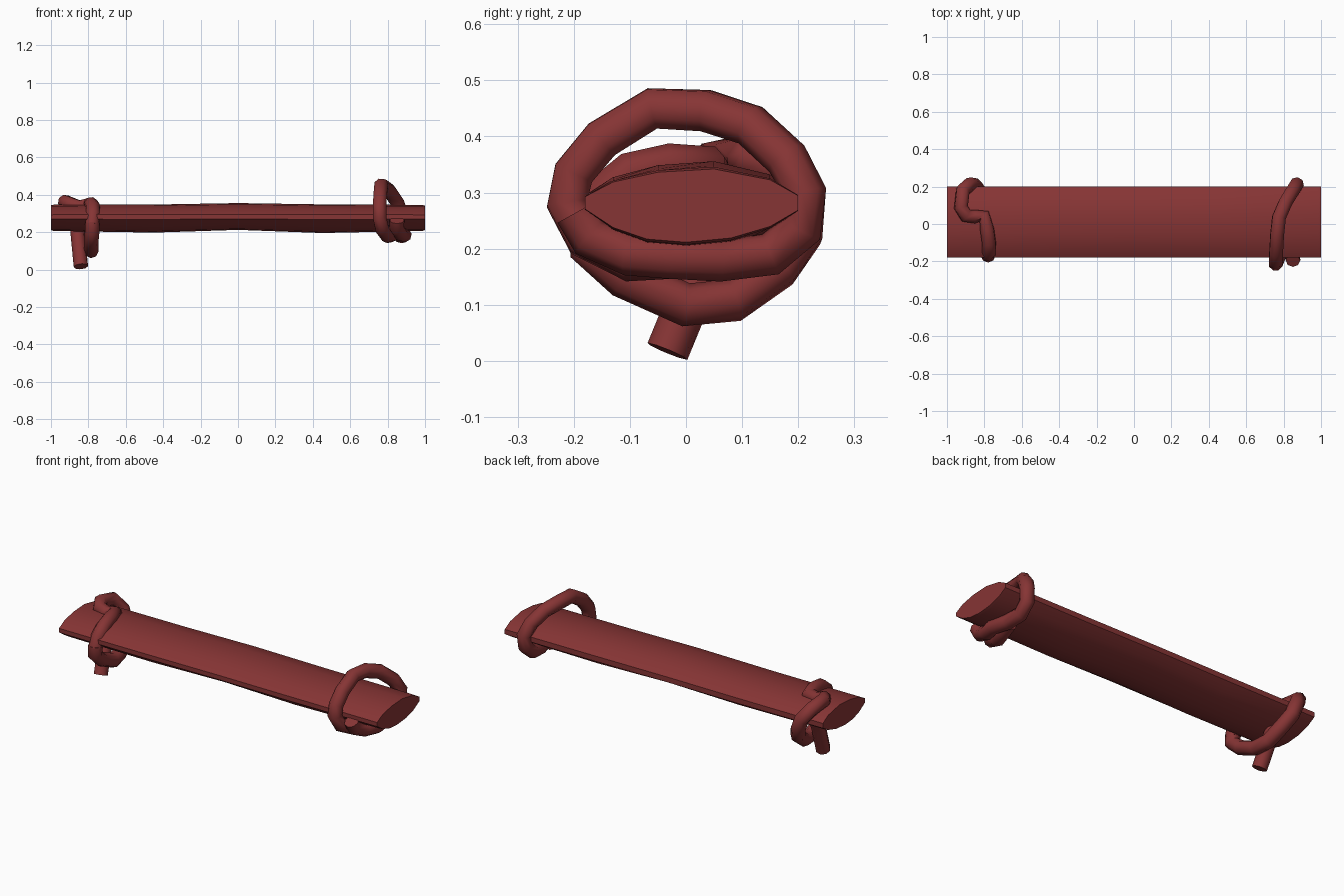
import bpy, bmesh
from mathutils import Vector

if "Cube" in bpy.data.objects:
    bpy.data.objects.remove(bpy.data.objects["Cube"])

mat = bpy.data.materials.new("dark_red")
mat.diffuse_color = (0.24, 0.035, 0.035, 1)
mat.use_nodes = True
mat.node_tree.nodes["Principled BSDF"].inputs["Base Color"].default_value = mat.diffuse_color


def finish(ob, angle=0.9):
    ob.data.materials.clear()
    ob.data.materials.append(mat)
    bpy.ops.object.select_all(action='DESELECT')
    ob.select_set(True)
    bpy.context.view_layer.objects.active = ob
    bpy.ops.object.shade_smooth_by_angle(angle=angle)


def rope(name, points, radius=0.039):
    """Eight-sided tube following a short path."""
    cu = bpy.data.curves.new(name, 'CURVE')
    cu.dimensions = '3D'
    cu.bevel_depth = radius
    cu.bevel_resolution = 2
    cu.use_fill_caps = True
    cu.twist_mode = 'MINIMUM'
    sp = cu.splines.new('POLY')
    sp.points.add(len(points) - 1)
    for p, co in zip(sp.points, points):
        p.co = (*co, 1)
    ob = bpy.data.objects.new(name, cu)
    bpy.context.collection.objects.link(ob)
    bpy.ops.object.select_all(action='DESELECT')
    ob.select_set(True)
    bpy.context.view_layer.objects.active = ob
    bpy.ops.object.convert(target='MESH')
    finish(bpy.context.view_layer.objects.active)


# Long lens-shaped body, lofted along x
section = [(-0.18, 0.27), (-0.13, 0.235), (-0.07, 0.213), (0, 0.207), (0.08, 0.215),
           (0.15, 0.237), (0.2, 0.268), (0.2, 0.295), (0.15, 0.324), (0.05, 0.344),
           (-0.05, 0.338), (-0.13, 0.32), (-0.18, 0.293)]
# x, lift of the upper side, lift of the lower side
stations = [(-1, 0, 0.004), (-0.985, 0.003, 0), (-0.45, 0.004, -0.008),
            (0, 0.012, 0.005), (0.45, 0.005, -0.01), (0.985, 0.002, 0), (1, -0.002, 0.004)]
bm = bmesh.new()
rings = []
for x, up, down in stations:
    ring = []
    for y, z in section:
        w = (z - 0.28) / 0.065
        ring.append(bm.verts.new((x, y, z + (up * w if w > 0 else -down * w))))
    rings.append(ring)
n = len(section)
for a, b in zip(rings, rings[1:]):
    for i in range(n):
        bm.faces.new((a[i], a[(i + 1) % n], b[(i + 1) % n], b[i]))
bm.faces.new(rings[0])
bm.faces.new(rings[-1])
bmesh.ops.recalc_face_normals(bm, faces=bm.faces)
me = bpy.data.meshes.new("body")
bm.to_mesh(me)
bm.free()
body = bpy.data.objects.new("body", me)
bpy.context.collection.objects.link(body)
finish(body, 0.7)

# Right binding: one and a bit loose turns
rope("right_rope", [
    (0.85, -0.195, 0.265), (0.85, -0.17, 0.22), (0.87, -0.1, 0.19), (0.89, -0.03, 0.185),
    (0.87, 0.06, 0.18), (0.86, 0.15, 0.19), (0.865, 0.205, 0.235), (0.87, 0.212, 0.3),
    (0.85, 0.18, 0.36), (0.81, 0.115, 0.42), (0.775, 0.035, 0.446), (0.765, -0.06, 0.45),
    (0.76, -0.15, 0.395), (0.757, -0.2, 0.335), (0.757, -0.212, 0.28), (0.77, -0.18, 0.22),
    (0.8, -0.1, 0.18), (0.82, -0.03, 0.185), (0.83, 0.03, 0.2)])

# Left binding: sagging loop that dips below the body
rope("left_rope", [
    (-0.78, -0.165, 0.25), (-0.78, -0.17, 0.2), (-0.785, -0.11, 0.15), (-0.785, 0, 0.1),
    (-0.8, 0.085, 0.108), (-0.82, 0.165, 0.165), (-0.85, 0.207, 0.225), (-0.875, 0.212, 0.29),
    (-0.915, 0.18, 0.345), (-0.925, 0.09, 0.362), (-0.9, 0.045, 0.352), (-0.85, 0.04, 0.335),
    (-0.8, 0.04, 0.345), (-0.785, -0.03, 0.35), (-0.775, -0.1, 0.335), (-0.775, -0.15, 0.295),
    (-0.78, -0.165, 0.24)])

# Left hanging end
rope("left_rope_tail", [(-0.86, 0.06, 0.23), (-0.855, 0.03, 0.17), (-0.84, -0.033, 0.017)])
